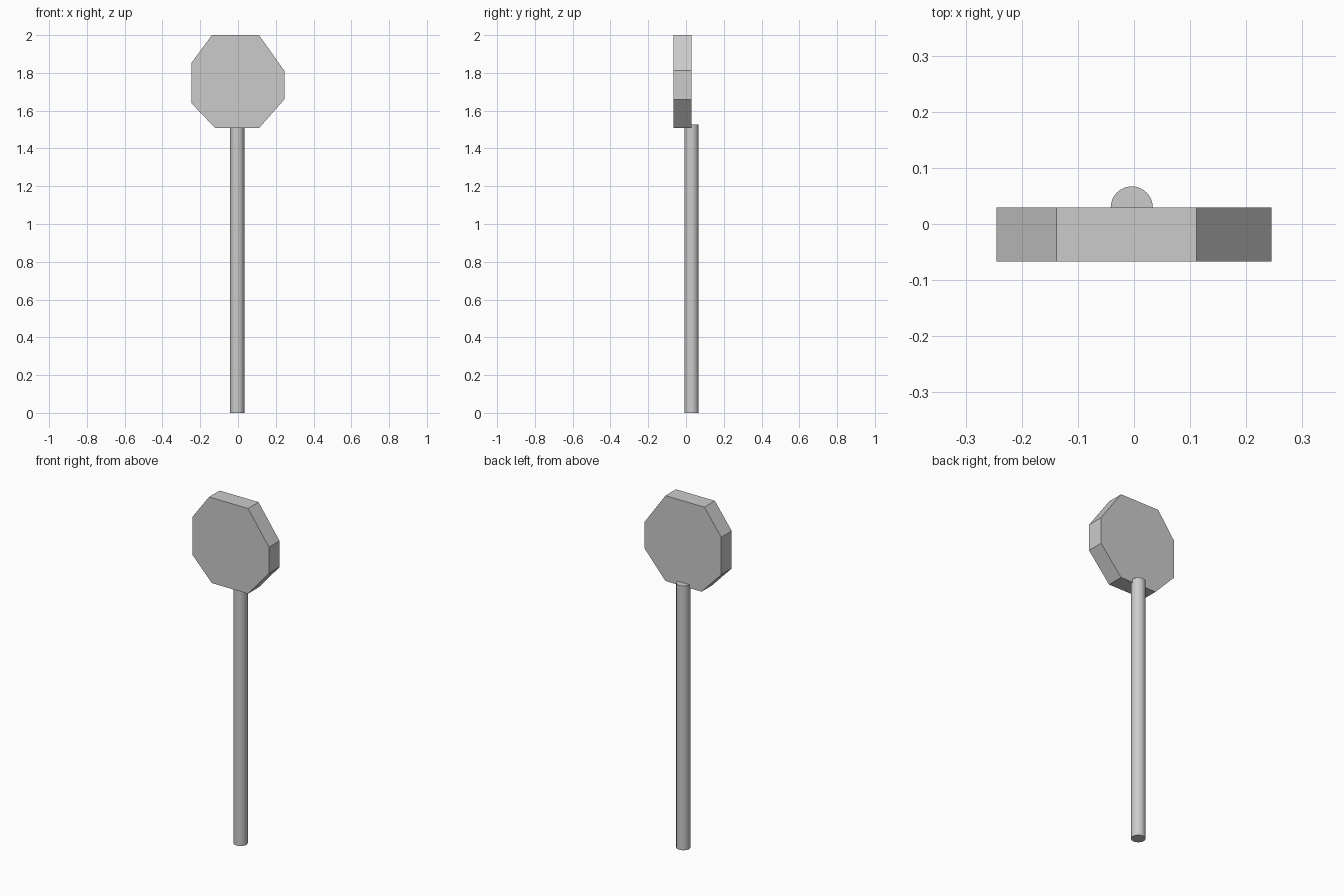
import bpy, bmesh

if "Cube" in bpy.data.objects:
    bpy.data.objects.remove(bpy.data.objects["Cube"])

# Octagonal sign plate: front outline extruded along y
outline = [(-0.12, 1.507), (0.111, 1.507), (0.245, 1.66), (0.245, 1.812),
           (0.111, 2.0), (-0.138, 2.0), (-0.245, 1.855), (-0.245, 1.638)]
front_y, back_y = -0.067, 0.029
bm = bmesh.new()
face = bm.faces.new([bm.verts.new((x, front_y, z)) for x, z in outline])
ext = bmesh.ops.extrude_face_region(bm, geom=[face], use_keep_orig=True)
moved = [v for v in ext["geom"] if isinstance(v, bmesh.types.BMVert)]
bmesh.ops.translate(bm, verts=moved, vec=(0, back_y - front_y, 0))
bmesh.ops.recalc_face_normals(bm, faces=bm.faces)
mesh = bpy.data.meshes.new("sign_plate")
bm.to_mesh(mesh)
bm.free()
bpy.context.collection.objects.link(bpy.data.objects.new("sign_plate", mesh))

# Round pole, its top tucked behind the lower edge of the plate
pole_height = 1.527
bpy.ops.mesh.primitive_cylinder_add(vertices=32, radius=0.0375, depth=pole_height,
                                    location=(-0.004, 0.0295, pole_height / 2))
bpy.context.object.name = "pole"
bpy.context.object.data.name = "pole"
bpy.ops.object.shade_smooth_by_angle()
